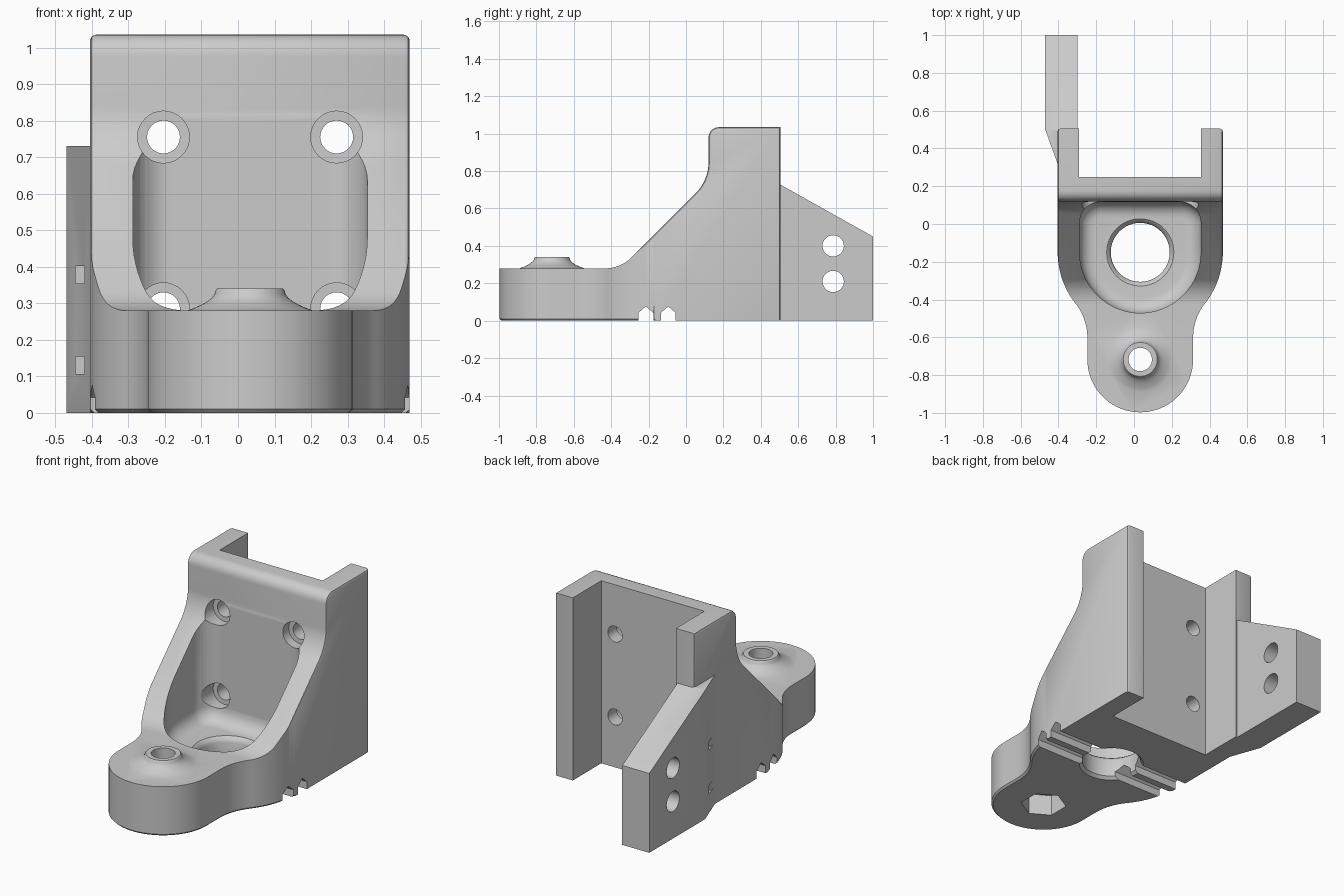
import bpy, bmesh, math
from mathutils import Vector, Matrix

cube = bpy.data.objects.get("Cube")
if cube:
    bpy.data.objects.remove(cube, do_unlink=True)

MID = 0.033          # symmetry plane of the bracket
LEFT, RIGHT = 0.470, -0.405
BORE_Y, NOSE_Y = -0.15, -0.717

grey = bpy.data.materials.new("printed grey")
grey.use_nodes = True
grey.diffuse_color = (0.6, 0.6, 0.6, 1)
grey.node_tree.nodes["Principled BSDF"].inputs["Base Color"].default_value = grey.diffuse_color


def finish(rings, transform, name):
    """Skin a stack of matching rings into a closed solid."""
    bm = bmesh.new()
    rings = [[bm.verts.new(p) for p in ring] for ring in rings]
    bm.faces.new(rings[0])
    bm.faces.new(rings[-1])
    n = len(rings[0])
    for a, b in zip(rings, rings[1:]):
        for i in range(n):
            j = (i + 1) % n
            bm.faces.new((a[i], a[j], b[j], b[i]))
    bm.transform(transform)
    bmesh.ops.recalc_face_normals(bm, faces=bm.faces)
    mesh = bpy.data.meshes.new(name)
    bm.to_mesh(mesh)
    bm.free()
    mesh.materials.append(grey)
    obj = bpy.data.objects.new(name, mesh)
    bpy.context.collection.objects.link(obj)
    return obj


def inset(pts, d):
    """Move a closed outline inwards by d with mitred corners."""
    pts = [Vector(p) for p in pts]
    n = len(pts)
    area = sum(pts[i - 1].x * pts[i].y - pts[i].x * pts[i - 1].y for i in range(n))
    sign = 1 if area > 0 else -1
    normals = []
    for i in range(n):
        e = (pts[(i + 1) % n] - pts[i]).normalized()
        normals.append(Vector((-e.y, e.x)) * sign)
    return [p + (normals[i - 1] + normals[i]) * (d / (1 + normals[i - 1].dot(normals[i])))
            for i, p in enumerate(pts)]


def prism(name, pts, axis, layers):
    """Extrude an outline through (inset, position) layers along an axis."""
    place = {"x": lambda a, b, t: (t, a, b),
             "z": lambda a, b, t: (a, b, t)}[axis]
    rings = [[place(p.x, p.y, t) for p in inset(pts, d)] for d, t in layers]
    return finish(rings, Matrix(), name)


def box(name, x0, x1, y0, y1, z0, z1):
    return prism(name, [(x0, y0), (x1, y0), (x1, y1), (x0, y1)], "z", [(0, z0), (0, z1)])


def lathe(name, profile, centre, axis="z", n=48, turn=0):
    """Solid of revolution from (radius, height) pairs."""
    angles = [turn + 2 * math.pi * k / n for k in range(n)]
    rings = [[(r * math.cos(a), r * math.sin(a), h) for a in angles] for r, h in profile]
    rot = {"z": Matrix(), "x": Matrix.Rotation(math.pi / 2, 4, 'Y'),
           "y": Matrix.Rotation(-math.pi / 2, 4, 'X')}[axis]
    return finish(rings, Matrix.Translation(centre) @ rot, name)


def arc(cx, cy, r, start, end, n=16):
    angles = [math.radians(start + (end - start) * k / n) for k in range(n + 1)]
    return [(cx + r * math.cos(a), cy + r * math.sin(a)) for a in angles]


def rounded(corners, n=8):
    """Round each (a, b, tangent length) corner of a polygon."""
    out = []
    for i, (a, b, t) in enumerate(corners):
        p = Vector((a, b))
        if not t:
            out.append((a, b))
            continue
        u = p + (Vector(corners[i - 1][:2]) - p).normalized() * t
        v = p + (Vector(corners[(i + 1) % len(corners)][:2]) - p).normalized() * t
        for k in range(n + 1):
            s = k / n
            w0, w1, w2 = (1 - s) ** 2, 1.6 * s * (1 - s), s * s
            q = (u * w0 + p * w1 + v * w2) / (w0 + w1 + w2)
            out.append((q.x, q.y))
    return out


def combine(target, tool, operation):
    mod = target.modifiers.new("combine", 'BOOLEAN')
    mod.operation = operation
    mod.solver = 'EXACT'
    mod.object = tool
    bpy.context.view_layer.objects.active = target
    bpy.ops.object.modifier_apply(modifier=mod.name)
    bpy.data.objects.remove(tool, do_unlink=True)


# Side silhouette: flat nose, sloped cheeks, upright back plate, eased side edges
side = rounded([(-1.1, -0.05, 0), (0.505, -0.05, 0), (0.505, 1.035, 0),
                (0.12, 1.035, 0.06), (0.12, 0.75, 0.09), (-0.35, 0.28, 0.075),
                (-1.1, 0.28, 0)])
ease = [(0.015, 0), (0.0045, 0.0045), (0, 0.015)]
body = prism("bracket_body", side, "x",
             [(d, RIGHT + t) for d, t in ease] + [(d, LEFT - t) for d, t in reversed(ease)])

# Plan outline: wide back flowing into the round nose
half = [(LEFT + 0.02, 0.6), (LEFT + 0.02, BORE_Y)]
half += arc(MID, BORE_Y, LEFT - MID, -3, -38.3)
half += arc(0.603, -0.601, 0.29, 141.7, 180)[1:]
half += arc(MID, NOSE_Y, 0.28, 0, -90, 20)
outline = half + [(2 * MID - x, y) for x, y in reversed(half[:-1])]
combine(body, prism("plan_outline", outline, "z", [(0.01, 0), (0, 0.01), (0, 1.3)]), 'INTERSECT')

# Scooped pocket with a rounded floor
w, back, corner, cove = 0.321, 0.117, 0.11, 0.08
pocket = arc(MID, BORE_Y, w, 180, 360, 40)
pocket += arc(MID + w - corner, back - corner, corner, 0, 90, 10)
pocket += arc(MID - w + corner, back - corner, corner, 90, 180, 10)
layers = [(cove * (1 - math.sin(a)), 0.14 + cove * (1 - math.cos(a)))
          for a in [math.pi / 2 * k / 6 for k in range(7)]]
combine(body, prism("pocket", pocket, "z", layers + [(0, 1.3)]), 'DIFFERENCE')

# Rear channel
combine(body, box("channel", -0.29, 0.356, 0.25, 0.7, -0.1, 1.2), 'DIFFERENCE')

# Rear arm with sloped top and tapered root
arm = prism("rear_arm", [(-0.47, 1.0), (-0.30, 1.0), (-0.30, 0.32), (-0.34, 0.22),
                         (-0.369, 0.22), (-0.47, 0.5)], "z", [(0, 0), (0, 0.9)])
combine(arm, prism("arm_side", [(0.1, -0.1), (1.1, -0.1), (1.1, 0.394), (0.5, 0.73), (0.1, 0.73)],
                   "x", [(0, -0.6), (0, 0)]), 'INTERSECT')
combine(body, arm, 'UNION')

# Flared boss on the nose
flare = [(0.175, 0.2)]
flare += [(0.095 + 0.08 * (1 - k / 6) ** 2, 0.279 + 0.055 * k / 6) for k in range(7)]
flare += [(0.09, 0.34)]
combine(body, lathe("boss", flare, (MID, NOSE_Y, 0)), 'UNION')

# Nose bolt hole and hexagonal nut pocket
combine(body, lathe("bolt_hole", [(0.062, -0.1), (0.062, 0.5)], (MID, NOSE_Y, 0)), 'DIFFERENCE')
combine(body, lathe("nut_pocket", [(0.122, -0.1), (0.122, 0.12)], (MID, NOSE_Y, 0),
                    n=6, turn=math.pi / 2), 'DIFFERENCE')

# Large vertical bore with eased rims
combine(body, lathe("main_bore", [(0.182, -0.01), (0.156, 0.016), (0.156, 0.11),
                                  (0.163, 0.128), (0.19, 0.15)],
                    (MID, BORE_Y, 0), n=64), 'DIFFERENCE')

# Four counterbored mounting holes
for sx in (-1, 1):
    for z in (0.285, 0.755):
        combine(body, lathe("mount_hole", [(0.071, -0.1), (0.071, 0.17), (0.045, 0.171), (0.045, 0.4)],
                            (MID + sx * 0.237, 0, z), "y", 32), 'DIFFERENCE')

# Arm cross holes and small pockets in the taper
for z in (0.21, 0.40):
    combine(body, lathe("arm_hole", [(0.057, -0.2), (0.057, 0.2)], (-0.4, 0.787, z), "x", 32), 'DIFFERENCE')
for z in (0.13, 0.378):
    combine(body, box("taper_pocket", -0.445, -0.42, 0.3, 0.52, z - 0.024, z + 0.024), 'DIFFERENCE')

# Peaked tie grooves across the underside
for y in (-0.215, -0.095):
    groove = [(y - 0.04, -0.05), (y + 0.04, -0.05), (y + 0.04, 0.042), (y, 0.076), (y - 0.04, 0.042)]
    combine(body, prism("tie_groove", groove, "x", [(0, -0.7), (0, 0.7)]), 'DIFFERENCE')

bpy.ops.object.select_all(action='DESELECT')
body.select_set(True)
bpy.context.view_layer.objects.active = body
bpy.ops.object.shade_smooth_by_angle(angle=math.radians(30))
